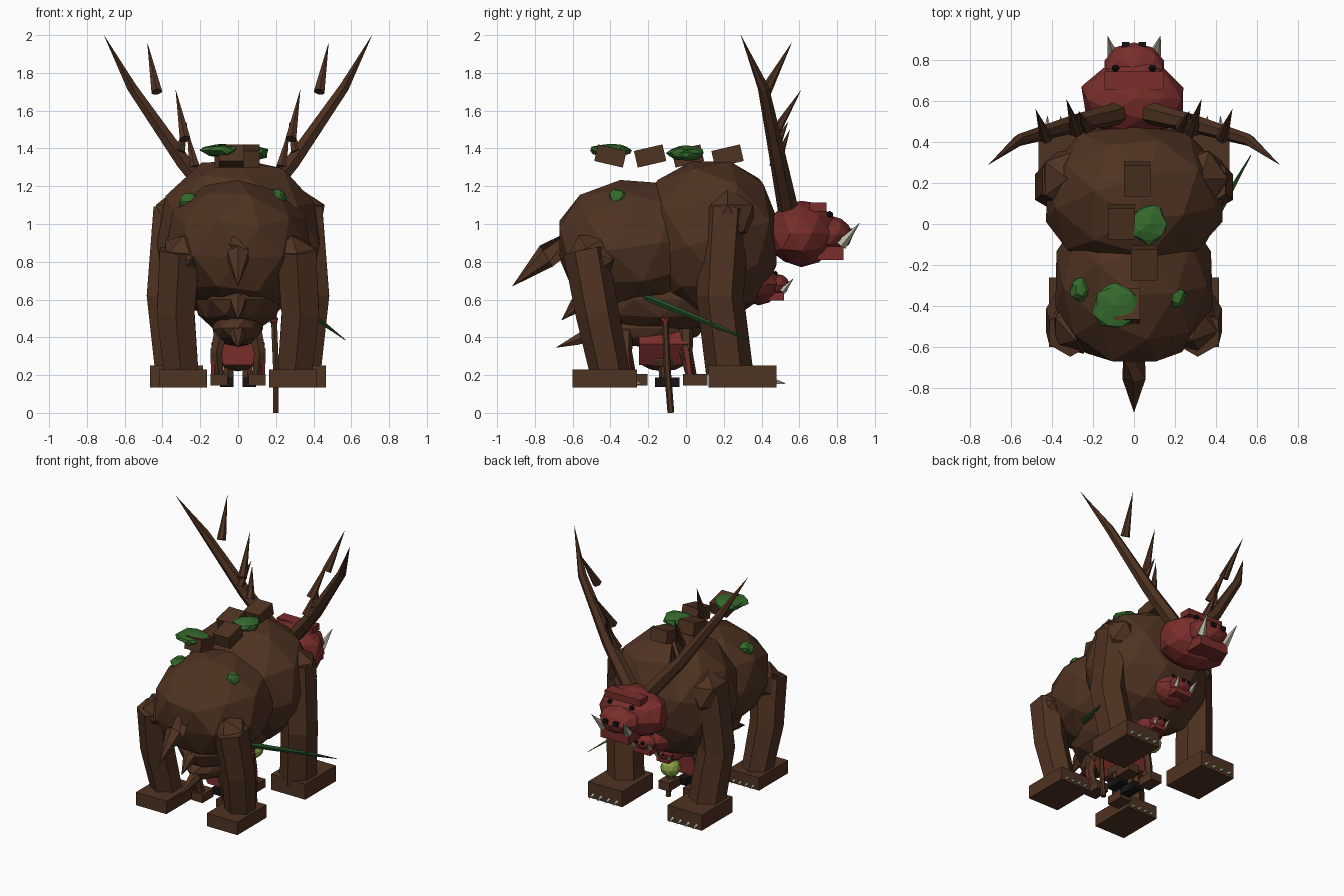
import bpy, bmesh, math, random
from mathutils import Vector, Matrix, Euler

random.seed(4)


def mat(name, c):
    m = bpy.data.materials.new(name)
    m.diffuse_color = (*c, 1)
    return m


HIDE = mat("hide_brown", (0.078, 0.033, 0.016))
RED = mat("red_skin", (0.19, 0.027, 0.024))
MOSS = mat("moss_green", (0.035, 0.14, 0.025))
LEAF = mat("dark_green", (0.02, 0.09, 0.025))
LIME = mat("lime", (0.26, 0.36, 0.06))
BONE = mat("bone", (0.50, 0.47, 0.38))
BLACK = mat("black", (0.008, 0.007, 0.007))


def finish(name, bm, m):
    bmesh.ops.recalc_face_normals(bm, faces=bm.faces)
    me = bpy.data.meshes.new(name)
    bm.to_mesh(me)
    bm.free()
    me.materials.append(m)
    o = bpy.data.objects.new(name, me)
    bpy.context.collection.objects.link(o)
    return o


def ball(name, c, r, m, sub=2, tilt=0, top=9, ends=(-9, 9), rough=0.0):
    """Faceted ellipsoid, optionally roughened and flattened on top and at the ends."""
    bm = bmesh.new()
    bmesh.ops.create_icosphere(bm, subdivisions=sub, radius=1)
    turn = Matrix.Rotation(math.radians(tilt), 4, 'X')
    for v in bm.verts:
        p = (turn @ v.co) * (1 + random.uniform(-rough, rough))
        v.co = Vector([c[i] + r[i] * p[i] for i in range(3)])
        v.co.z = min(v.co.z, top)
        v.co.y = max(ends[0], min(v.co.y, ends[1]))
    return finish(name, bm, m)


def box(name, c, s, m, rot=(0, 0, 0)):
    bm = bmesh.new()
    bmesh.ops.create_cube(bm, size=1)
    mx = Matrix.Translation(c) @ Euler([math.radians(a) for a in rot]).to_matrix().to_4x4()
    bm.transform(mx @ Matrix.Diagonal((*s, 1)))
    return finish(name, bm, m)


def limb(name, pts, radii, m, n=6):
    """Tapered n-sided tube through points; radius 0 closes to a tip."""
    bm = bmesh.new()
    pts = [Vector(p) for p in pts]
    rings = []
    for i, (p, r) in enumerate(zip(pts, radii)):
        d = (pts[min(i + 1, len(pts) - 1)] - pts[max(i - 1, 0)]).normalized()
        ref = Vector((0, 1, 0)) if abs(d.y) < 0.9 else Vector((1, 0, 0))
        u = d.cross(ref).normalized()
        w = d.cross(u)
        rings.append([bm.verts.new(p + max(r, 0.0005) * (math.cos(a) * u + math.sin(a) * w))
                      for a in [2 * math.pi * (k + 0.5) / n for k in range(n)]])
    for a, b in zip(rings, rings[1:]):
        for k in range(n):
            bm.faces.new((a[k], a[(k + 1) % n], b[(k + 1) % n], b[k]))
    bm.faces.new(rings[0])
    bm.faces.new(rings[-1])
    return finish(name, bm, m)


def head(tag, o, s):
    """Boar-like head; o is the skull centre, s the scale."""
    def P(x, y, z):
        return (o[0] + x * s, o[1] + y * s, o[2] + z * s)

    def R(*v):
        return [a * s for a in v]
    ball(tag + "skull", P(0, -0.01, 0), R(0.26, 0.19, 0.18), RED, rough=0.04)
    ball(tag + "snout", P(0, 0.14, -0.005), R(0.15, 0.125, 0.10), RED, rough=0.03)
    box(tag + "jaw", P(0, 0.145, -0.105), R(0.23, 0.14, 0.07), RED)
    box(tag + "brow", P(0, 0.08, 0.14), R(0.29, 0.09, 0.045), RED)
    for x in (-1, 1):
        limb(tag + "tusk", [P(0.10 * x, 0.20, -0.06), P(0.13 * x, 0.30, 0.055)], (0.032 * s, 0), BONE, 5)
        box(tag + "nostril", P(0.04 * x, 0.25, 0.01), R(0.035, 0.035, 0.03), BLACK)
        ball(tag + "eye", P(0.09 * x, 0.14, 0.10), R(0.02, 0.02, 0.02), BLACK, 1)


# large beast torso, facing +y
ball("chest", (0, 0.13, 0.92), (0.45, 0.40, 0.45), HIDE, tilt=15, top=1.33, ends=(-9, 0.48), rough=0.015)
ball("hindquarters", (0, -0.27, 0.88), (0.40, 0.45, 0.36), HIDE, tilt=10, ends=(-0.67, 9), rough=0.015)
limb("tail", [(0, -0.55, 0.90), (0, -0.74, 0.83), (0, -0.92, 0.67)], (0.10, 0.065, 0), HIDE)
head("head_", (0, 0.62, 0.95), 1.0)

# legs, paws and claws
for s in (-1, 1):
    ball("shoulder", (0.325 * s, 0.22, 1.03), (0.15, 0.16, 0.16), HIDE, 1)
    limb("front_leg", [(0.335 * s, 0.21, 1.08), (0.375 * s, 0.18, 0.62), (0.33 * s, 0.23, 0.22)],
         (0.13, 0.125, 0.125), HIDE)
    box("front_paw", (0.325 * s, 0.30, 0.193), (0.28, 0.36, 0.115), HIDE)
    ball("hip", (0.285 * s, -0.49, 0.82), (0.135, 0.15, 0.14), HIDE, 1, tilt=32)
    limb("hind_leg", [(0.31 * s, -0.53, 0.86), (0.33 * s, -0.47, 0.53), (0.30 * s, -0.40, 0.20)],
         (0.12, 0.115, 0.105), HIDE)
    box("hind_paw", (0.29 * s, -0.43, 0.183), (0.25, 0.34, 0.095), HIDE)
    for k in range(4):
        dx = (k - 1.5) * 0.065
        limb("front_claw", [(0.325 * s + dx, 0.47, 0.165), (0.325 * s + dx, 0.53, 0.155)],
             (0.016, 0), BONE, 5)
        limb("hind_claw", [(0.29 * s + dx * .8, -0.27, 0.16), (0.29 * s + dx * .8, -0.22, 0.15)],
             (0.014, 0), BONE, 5)

# antlers with tines
for s in (-1, 1):
    limb("antler", [(0.08 * s, 0.54, 1.08), (0.29 * s, 0.49, 1.33), (0.56 * s, 0.41, 1.72), (0.71 * s, 0.29, 2.0)],
         (0.055, 0.045, 0.03, 0), HIDE)
    for a, b in [((0.43, 0.42, 1.70), (0.48, 0.56, 1.96)),
                 ((0.28, 0.45, 1.45), (0.33, 0.61, 1.71)),
                 ((0.23, 0.47, 1.30), (0.27, 0.55, 1.50)),
                 ((0.31, 0.46, 1.38), (0.27, 0.54, 1.54))]:
        limb("tine", [(a[0] * s, a[1], a[2]), (b[0] * s, b[1], b[2])], (0.032, 0), HIDE)

# back plates and moss
for x, y in ((0.015, 0.22), (-0.06, 0.01), (0.05, -0.19), (-0.035, -0.40)):
    box("back_plate", (x, y, 1.36), (0.13, 0.155, 0.09), HIDE, (13 if y != -0.40 else -13, 0, 0))
for c, r in (((0.07, 0.0, 1.375), (0.09, 0.10, 0.04)), ((-0.09, -0.40, 1.39), (0.11, 0.11, 0.035)),
             ((-0.26, -0.32, 1.12), (0.05, 0.06, 0.045)), ((0.21, -0.36, 1.14), (0.045, 0.05, 0.045))):
    ball("moss", c, r, MOSS, rough=0.13)

# middle beast tucked beneath the large one
ball("middle_body", (0, -0.14, 0.60), (0.24, 0.44, 0.18), HIDE, rough=0.03)
limb("middle_tail", [(0, -0.50, 0.62), (0, -0.58, 0.57), (0, -0.66, 0.49)], (0.06, 0.04, 0), HIDE)
limb("middle_neck", [(0, 0.15, 0.70), (0, 0.38, 0.68)], (0.14, 0.09), HIDE)
head("middle_head_", (0, 0.39, 0.68), 0.60)

# small beast beneath that
ball("small_body", (0, -0.22, 0.45), (0.14, 0.32, 0.10), HIDE, rough=0.03)
limb("small_tail", [(0, -0.50, 0.42), (0, -0.58, 0.385), (0, -0.69, 0.345)], (0.045, 0.03, 0), HIDE)
head("small_head_", (0, 0.18, 0.50), 0.44)
for s in (-1, 1):
    for y in (-0.32, 0.0):
        limb("small_leg", [(0.09 * s, y, 0.44), (0.115 * s, y, 0.32), (0.10 * s, y + 0.03, 0.19)],
             (0.04, 0.035, 0.028), HIDE)
        limb("small_shin", [(0.125 * s, y, 0.34), (0.125 * s, y + 0.02, 0.20)], (0.025, 0.02), RED)
        box("small_foot", (0.10 * s, y + 0.05, 0.175), (0.09, 0.13, 0.06), HIDE)

# upright figure, staff and long blade
limb("figure_torso", [(0, -0.25, 0.365), (0, 0.01, 0.365)], (0.13, 0.13), RED, 6).scale = (1.1, 1, 1)
ball("figure_hips", (0, -0.12, 0.28), (0.10, 0.13, 0.06), HIDE)
ball("figure_belly", (0, 0.18, 0.365), (0.07, 0.07, 0.065), LIME)
for s in (-1, 1):
    limb("figure_leg", [(0.05 * s, -0.12, 0.34), (0.05 * s, -0.11, 0.17)], (0.035, 0.03), HIDE)
    box("figure_boot", (0.06 * s, -0.10, 0.163), (0.07, 0.13, 0.05), BLACK)
limb("staff", [(0.19, -0.11, 0.49), (0.20, -0.10, 0.25), (0.20, -0.08, 0.0)], (0.018, 0.018, 0.018), HIDE)
ball("staff_orb", (0.19, -0.11, 0.49), (0.025, 0.025, 0.025), RED, 1)
limb("long_blade", [(0.26, -0.22, 0.615), (0.29, -0.17, 0.595), (0.47, 0.16, 0.46), (0.57, 0.335, 0.385)],
     (0.012, 0.018, 0.013, 0.002), LEAF, 4)
